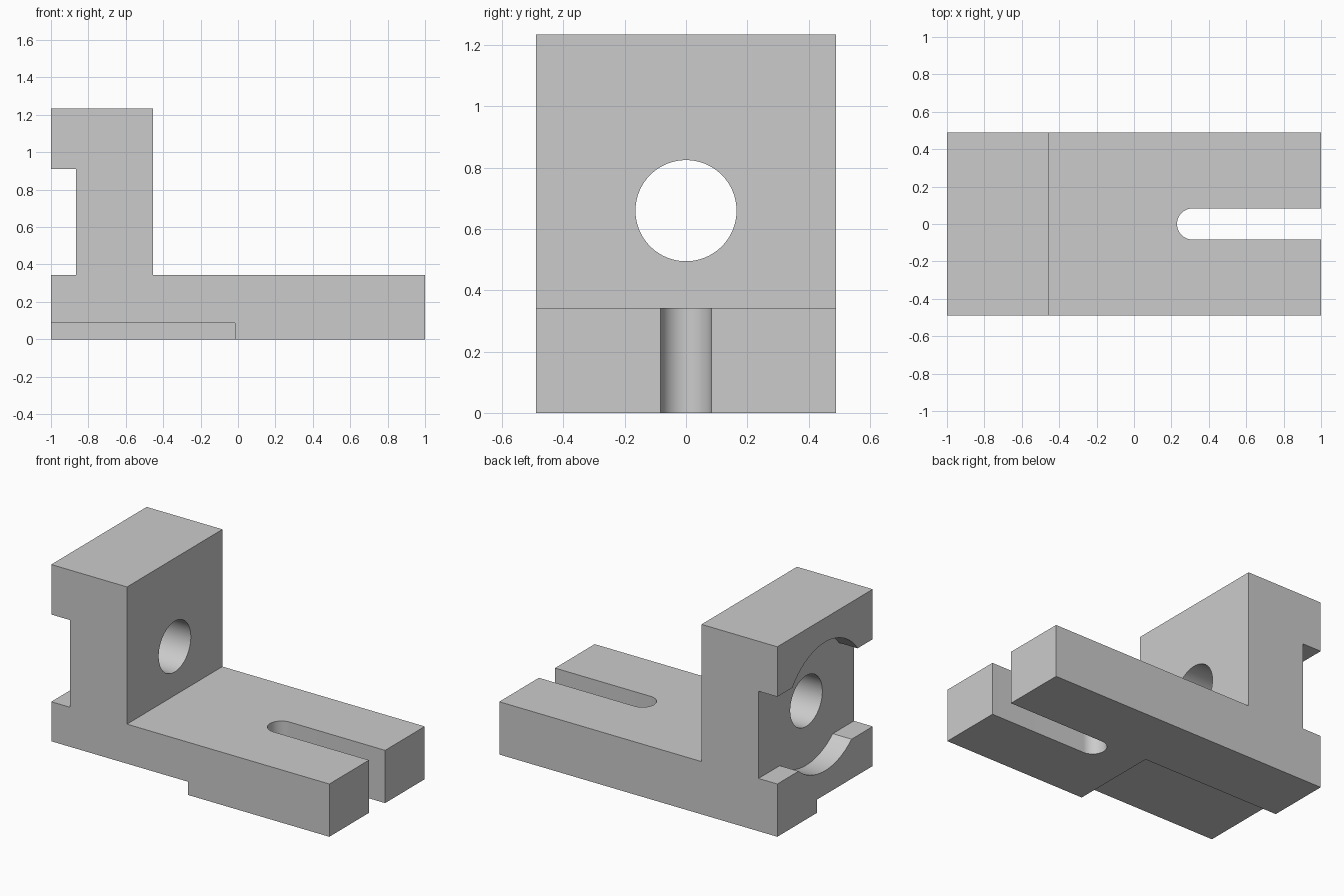
import bpy
import bmesh
import math
from mathutils import Matrix, Vector

if "Cube" in bpy.data.objects:
    bpy.data.objects.remove(bpy.data.objects["Cube"], do_unlink=True)

HALF_Y = 0.49      # half depth of the bracket
WALL_X = -0.455    # inner face of the upright
BASE_Z = 0.343     # top of the base
GROOVE_X = -0.865  # floor of the groove in the outer face
BORE_Z = 0.66      # height of the bore axis

grey = bpy.data.materials.new("light_grey")
grey.use_nodes = True
colour = (0.6, 0.6, 0.6, 1)
grey.diffuse_color = colour
grey.node_tree.nodes["Principled BSDF"].inputs["Base Color"].default_value = colour


def finish(name, bm):
    """Turn a bmesh into a grey object."""
    bmesh.ops.recalc_face_normals(bm, faces=bm.faces)
    mesh = bpy.data.meshes.new(name)
    bm.to_mesh(mesh)
    bm.free()
    mesh.materials.append(grey)
    obj = bpy.data.objects.new(name, mesh)
    bpy.context.collection.objects.link(obj)
    return obj


def prism(name, points, direction):
    """Extrude a closed outline along a direction."""
    bm = bmesh.new()
    face = bm.faces.new([bm.verts.new(p) for p in points])
    extruded = bmesh.ops.extrude_face_region(bm, geom=[face])["geom"]
    verts = [g for g in extruded if isinstance(g, bmesh.types.BMVert)]
    bmesh.ops.translate(bm, verts=verts, vec=Vector(direction))
    return finish(name, bm)


def box(name, low, high):
    (x0, y0, z0), (x1, y1, z1) = low, high
    base = [(x0, y0, z0), (x1, y0, z0), (x1, y1, z0), (x0, y1, z0)]
    return prism(name, base, (0, 0, z1 - z0))


def bore(name, radius, x0, x1):
    """Cylinder along x on the bore axis."""
    bm = bmesh.new()
    place = Matrix.Translation(((x0 + x1) / 2, 0, BORE_Z)) @ Matrix.Rotation(math.pi / 2, 4, "Y")
    bmesh.ops.create_cone(bm, cap_ends=True, segments=96, radius1=radius,
                          radius2=radius, depth=x1 - x0, matrix=place)
    return finish(name, bm)


# L-shaped body with the groove in its outer face
profile = [(-1, 0), (1, 0), (1, BASE_Z), (WALL_X, BASE_Z), (WALL_X, 1.235),
           (-1, 1.235), (-1, 0.91), (GROOVE_X, 0.91), (GROOVE_X, BASE_Z), (-1, BASE_Z)]
bracket = prism("angle_bracket", [(x, -HALF_Y, z) for x, z in profile], (0, 2 * HALF_Y, 0))

# Open slot with a rounded end
radius, centre = 0.083, 0.313
arc = [math.pi / 2 + math.pi * i / 32 for i in range(33)]
outline = [(centre + radius * math.cos(a), radius * math.sin(a), -0.1) for a in arc]
outline += [(1.1, -radius, -0.1), (1.1, radius, -0.1)]

cutters = [
    prism("slot_cutter", outline, (0, 0, 0.6)),
    bore("through_hole_cutter", 0.165, -1.2, 0),
    bore("counterbore_cutter", 0.418, -1.2, GROOVE_X),
    box("underside_relief_cutter", (-1.1, -0.6, -0.1), (-0.016, 0.085, 0.086)),
]

# Cut the features, then remove the cutters
bpy.context.view_layer.objects.active = bracket
for cutter in cutters:
    cutter.hide_render = True
    cut = bracket.modifiers.new(cutter.name, "BOOLEAN")
    cut.operation = "DIFFERENCE"
    cut.solver = "EXACT"
    cut.object = cutter
    bpy.ops.object.modifier_apply(modifier=cut.name)
    bpy.data.objects.remove(cutter, do_unlink=True)

# Smooth the curved walls and keep the edges sharp
bpy.ops.object.select_all(action="DESELECT")
bracket.select_set(True)
bpy.ops.object.shade_smooth_by_angle(angle=math.radians(30))
